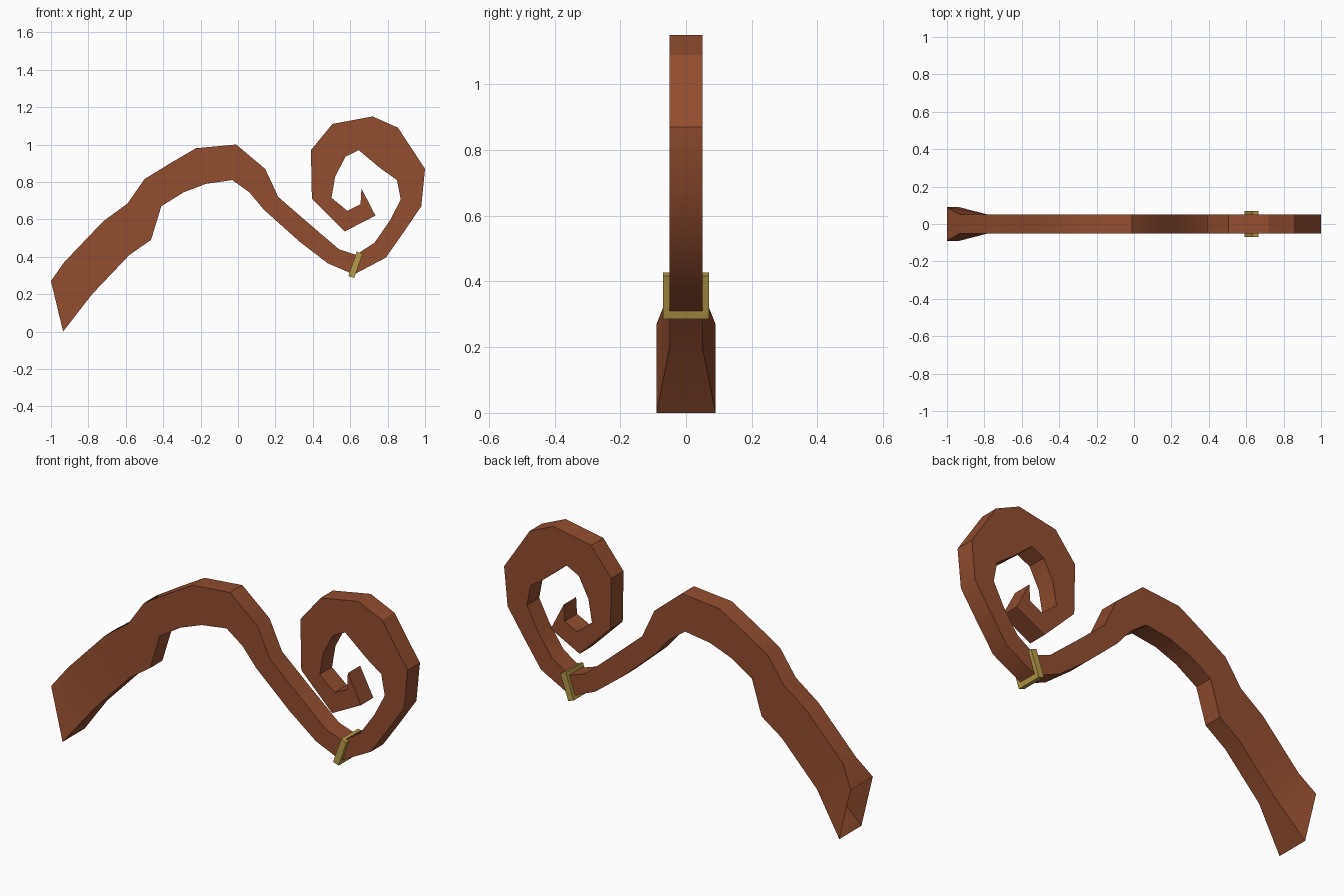
import bpy, bmesh, math
from mathutils import Matrix

if "Cube" in bpy.data.objects:
    bpy.data.objects.remove(bpy.data.objects["Cube"])


def material(name, colour):
    m = bpy.data.materials.new(name)
    m.diffuse_color = (*colour, 1)
    m.use_nodes = True
    m.node_tree.nodes["Principled BSDF"].inputs["Base Color"].default_value = m.diffuse_color
    return m


def make_object(name, bm, mat):
    bmesh.ops.recalc_face_normals(bm, faces=bm.faces)
    mesh = bpy.data.meshes.new(name)
    bm.to_mesh(mesh)
    bm.free()
    mesh.materials.append(mat)
    ob = bpy.data.objects.new(name, mesh)
    bpy.context.collection.objects.link(ob)
    return ob


wood = material("red_brown_wood", (0.29, 0.075, 0.028))
brass = material("brass", (0.47, 0.33, 0.065))

# Curled horn: paired x, z points along the two edges of the side profile
edge_a = [(-1, .27), (-.93, .37), (-.72, .59), (-.59, .685), (-.5, .815),
          (-.37, .895), (-.225, .98), (-.01, 1), (.145, .87), (.215, .72),
          (.37, .585), (.54, .44), (.63, .41), (.73, .475), (.81, .59),
          (.87, .705), (.85, .81), (.765, .87), (.645, .97), (.575, .935),
          (.52, .83), (.5, .715), (.585, .645), (.655, .68)]
edge_b = [(-.935, 0), (-.78, .2), (-.58, .41), (-.465, .49), (-.41, .67),
          (-.29, .745), (-.17, .79), (-.03, .81), (.06, .745), (.14, .65),
          (.33, .48), (.48, .365), (.62, .305), (.79, .395), (.885, .53),
          (.98, .67), (1, .87), (.855, 1.09), (.72, 1.15), (.505, 1.11),
          (.39, .97), (.395, .71), (.57, .535), (.735, .62)]
bm = bmesh.new()
rings = []
for i, (a, b) in enumerate(zip(edge_a, edge_b)):
    w = .09 if i == 0 else .05          # flared, open root
    rings.append([bm.verts.new((p[0], y, p[1]))
                  for p, y in ((a, -w), (a, w), (b, w), (b, -w))])
for r, s in zip(rings, rings[1:]):
    for k in range(4):
        n = (k + 1) % 4
        bm.faces.new((r[k], r[n], s[n], s[k]))
# pointed tip of the curl
t0, t1 = (bm.verts.new((.66, y, .765)) for y in (-.05, .05))
r = rings[-1]
bm.faces.new((r[0], r[1], t1, t0))
bm.faces.new((r[2], r[3], t0, t1))
bm.faces.new((r[3], r[0], t0))
bm.faces.new((r[1], r[2], t1))
horn = make_object("curled_handle", bm, wood)
bpy.context.view_layer.objects.active = horn
horn.select_set(True)
bpy.ops.object.shade_smooth_by_angle(angle=math.radians(30))

# Brass band around the narrow neck
bm = bmesh.new()
bmesh.ops.create_cube(bm, size=1, matrix=Matrix.Translation((.628, 0, .357))
                      @ Matrix.Rotation(math.radians(19), 4, 'Y')
                      @ Matrix.Diagonal((.033, .14, .138, 1)))
make_object("neck_band", bm, brass)
